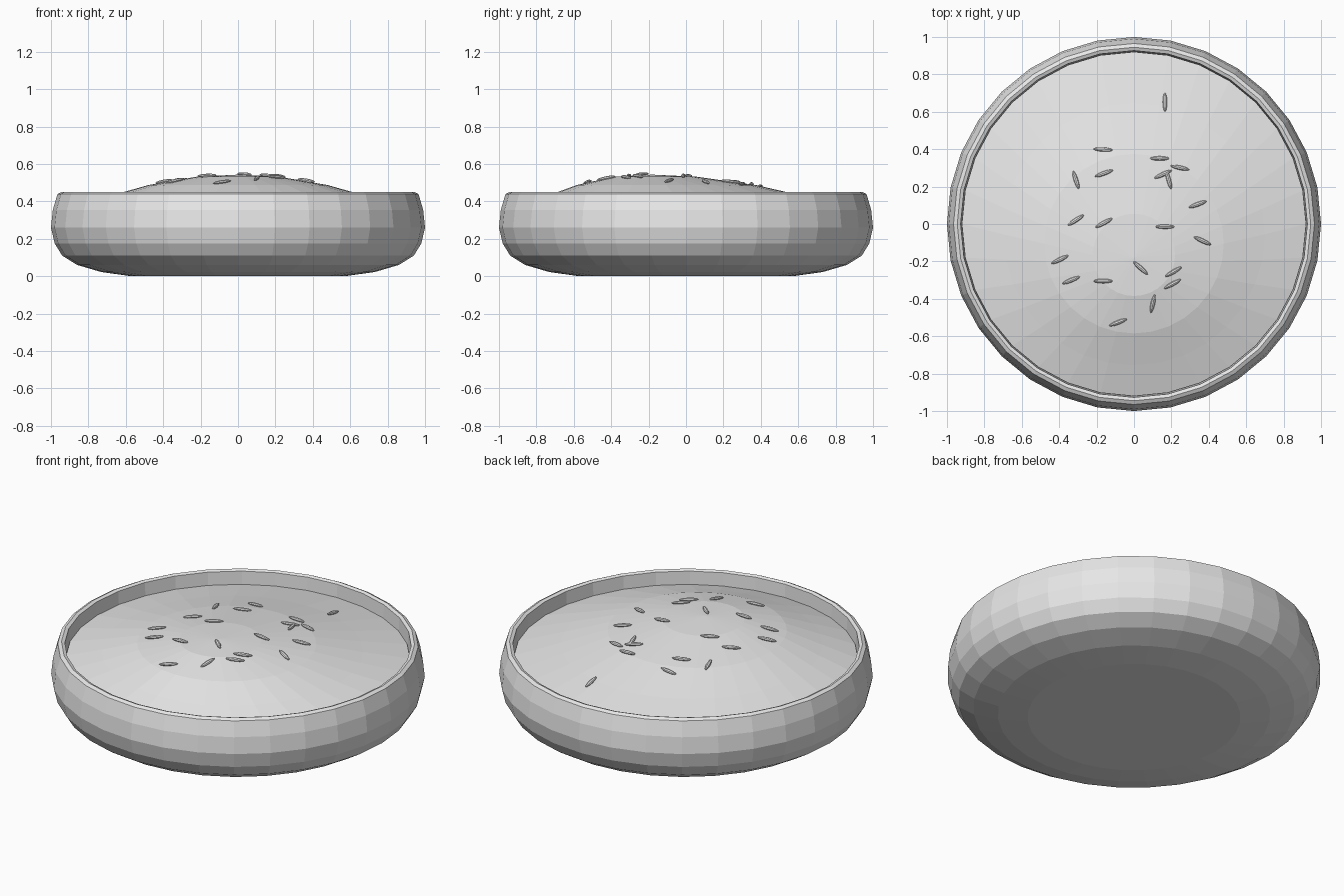
import bpy, bmesh, math
from mathutils import Vector, Matrix
from mathutils.bvhtree import BVHTree

cube = bpy.data.objects.get("Cube")
if cube:
    bpy.data.objects.remove(cube, do_unlink=True)

SIDES = 32

# One plain grey for everything
grey = bpy.data.materials.new("plain_grey")
grey.use_nodes = True
colour = (0.8, 0.8, 0.8, 1)
grey.diffuse_color = colour
grey.node_tree.nodes["Principled BSDF"].inputs["Base Color"].default_value = colour


def add_object(name, mesh):
    mesh.materials.append(grey)
    obj = bpy.data.objects.new(name, mesh)
    bpy.context.scene.collection.objects.link(obj)
    return obj


def lathe(name, rings, first_pole=None, last_pole=None):
    """Stack rings given as (radius, height, y offset); poles close the ends."""
    bm = bmesh.new()
    loops = []
    for radius, height, offset in rings:
        loop = []
        for i in range(SIDES):
            a = math.tau * i / SIDES
            loop.append(bm.verts.new((radius * math.cos(a),
                                      radius * math.sin(a) + offset, height)))
        loops.append(loop)
    for low, high in zip(loops, loops[1:]):
        for i in range(SIDES):
            j = (i + 1) % SIDES
            bm.faces.new((low[i], low[j], high[j], high[i]))
    for pole, loop in ((first_pole, loops[0]), (last_pole, loops[-1])):
        if pole:
            tip = bm.verts.new(pole)
            for i in range(SIDES):
                j = (i + 1) % SIDES
                if loop is loops[0]:
                    bm.faces.new((loop[j], loop[i], tip))
                else:
                    bm.faces.new((loop[i], loop[j], tip))
    mesh = bpy.data.meshes.new(name)
    bm.to_mesh(mesh)
    bm.free()
    return add_object(name, mesh)


# Bowl: rounded outside, narrow rim, straight inner wall
bowl_profile = [
    (0.57, 0.0), (0.73, 0.022), (0.86, 0.06), (0.94, 0.11), (0.98, 0.175),
    (1.0, 0.26), (0.99, 0.355), (0.965, 0.44), (0.945, 0.45), (0.927, 0.443),
    (0.922, 0.36), (0.9, 0.2), (0.8, 0.1), (0.55, 0.05),
]
lathe("bowl", [(r, z, 0) for r, z in bowl_profile], (0, 0, 0), (0, 0, 0.05))

# Domed filling, with its peak shifted towards the front
filling = lathe("filling", [
    (0.915, 0.33, 0), (0.92, 0.368, 0), (0.7, 0.425, -0.055),
    (0.48, 0.487, -0.105), (0.22, 0.532, -0.165),
], None, (0, -0.18, 0.543))

# Seeds: (x, y, heading in degrees)
seeds = [
    (.165, .65, 90), (-.165, .397, -4), (.137, .35, 0), (.245, .3, -12),
    (-.31, .235, -72), (-.16, .27, 20), (.155, .265, 25), (.185, .235, -75),
    (.34, .105, 20), (-.31, .02, 33), (-.16, .005, 28), (.165, -.015, 0),
    (.365, -.09, -25), (-.395, -.19, 25), (.035, -.235, -42),
    (.21, -.255, 30), (.205, -.32, 28), (-.165, -.305, 0),
    (-.335, -.3, 22), (.1, -.425, 78), (-.085, -.525, 22),
]

# Slim pointed seed mesh shared by every seed
bm = bmesh.new()
bmesh.ops.create_uvsphere(bm, u_segments=8, v_segments=6, radius=1)
bmesh.ops.rotate(bm, verts=bm.verts, matrix=Matrix.Rotation(math.pi / 2, 3, 'Y'))
bmesh.ops.scale(bm, verts=bm.verts, vec=(0.052, 0.012, 0.01))
seed_mesh = bpy.data.meshes.new("seed")
bm.to_mesh(seed_mesh)
bm.free()
seed_mesh.materials.append(grey)

# Lay each seed on the filling, tilted to its slope
bm = bmesh.new()
bm.from_mesh(filling.data)
surface = BVHTree.FromBMesh(bm)
bm.free()
for n, (x, y, heading) in enumerate(seeds):
    point, normal, _, _ = surface.ray_cast(Vector((x, y, 2)), Vector((0, 0, -1)))
    if normal.z < 0:
        normal = -normal
    tilt = Vector((0, 0, 1)).rotation_difference(normal).to_matrix().to_4x4()
    turn = Matrix.Rotation(math.radians(heading), 4, 'Z')
    seed = bpy.data.objects.new(f"seed_{n + 1}", seed_mesh)
    seed.matrix_world = Matrix.Translation(point + normal * 0.006) @ tilt @ turn
    bpy.context.scene.collection.objects.link(seed)
